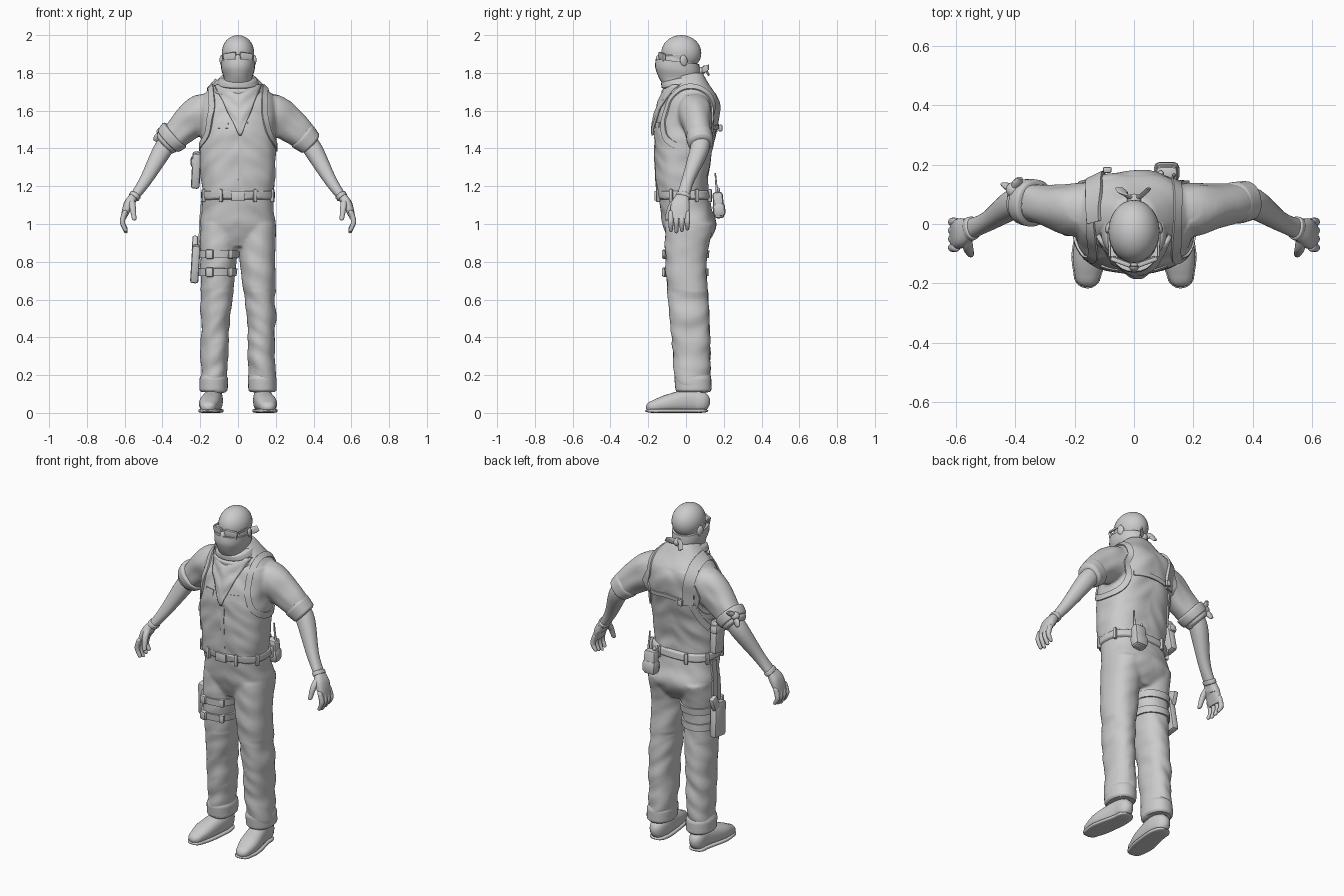
import bpy, bmesh, math
from mathutils import Vector, Matrix, noise
from mathutils.bvhtree import BVHTree

if "Cube" in bpy.data.objects:
    bpy.data.objects.remove(bpy.data.objects["Cube"])

SIDES = ((1, "left"), (-1, "right"))
grey = bpy.data.materials.new("plain_grey")
grey.use_nodes = True
grey.diffuse_color = (.6, .6, .6, 1)
grey.node_tree.nodes["Principled BSDF"].inputs["Base Color"].default_value = grey.diffuse_color


def finish(name, bm, angle=40, location=(0, 0, 0), rotation=(0, 0, 0)):
    bmesh.ops.recalc_face_normals(bm, faces=bm.faces)
    mesh = bpy.data.meshes.new(name)
    bm.to_mesh(mesh)
    bm.free()
    mesh.materials.append(grey)
    mesh.shade_smooth()
    mesh.set_sharp_from_angle(angle=math.radians(angle))
    obj = bpy.data.objects.new(name, mesh)
    obj.location, obj.rotation_euler = location, rotation
    bpy.context.collection.objects.link(obj)
    return obj


def spline(points, steps, closed=False):
    """Smooth curve through points of any dimension."""
    count, out = len(points), []

    def pick(i):
        return points[i % count] if closed else points[max(0, min(count - 1, i))]

    for i in range(count if closed else count - 1):
        for k in range(steps):
            t = k / steps
            out.append([b + t * (c - a + t * (2 * a - 5 * b + 4 * c - d + t * (3 * b - a - 3 * c + d))) / 2
                        for a, b, c, d in zip(pick(i - 1), pick(i), pick(i + 1), pick(i + 2))])
    return out if closed else out + [list(points[-1])]


def section(angle, width, depth, power):
    """Point on a superellipse."""
    c, d = math.cos(angle), math.sin(angle)
    return (math.copysign(abs(c) ** (2 / power), c) * width,
            math.copysign(abs(d) ** (2 / power), d) * depth)


def sample(rings, steps):
    """Smooth rings of centre, half width and half depth; a missing depth equals the width."""
    return spline([(*r, r[-1]) if len(r) == 4 else r for r in rings], steps)


def rounded(rings):
    """Add shrinking rings so that both ends close like a dome."""
    for end, near in ((0, 1), (-1, -2)):
        ring, centre = rings[end], Vector(rings[end][:3])
        out = (centre - Vector(rings[near][:3])).normalized() * max(ring[3:])
        for f in (.4, .7, .9, .99):
            scale = math.sqrt(1 - f * f)
            extra = [*(centre + out * f), ring[3] * scale, ring[4] * scale]
            rings = rings + [extra] if end else [extra] + rings
    return rings


def loft(bm, rings, mirror=1, ref=(0, 1, 0), power=2.2, sides=28, shear=0, domed=False):
    """Skin superellipse sections along a smooth path."""
    rings = sample(rings, 5)
    if domed:
        rings = rounded(rings)
    centres = [Vector((r[0] * mirror, r[1], r[2])) for r in rings]
    loops = []
    for i, ring in enumerate(rings):
        t = (centres[min(i + 1, len(centres) - 1)] - centres[max(i - 1, 0)]).normalized()
        if abs(t.z) > .9:
            t = Vector((0, 0, math.copysign(1, t.z)))
        b = Vector(ref)
        b = (b - t * b.dot(t)).normalized()
        a = b.cross(t)
        loop = []
        for k in range(sides):
            u, v = section(math.tau * k / sides, ring[3], ring[4], power)
            p = centres[i] + a * u + b * v
            p.z -= shear * p.y
            loop.append(bm.verts.new(p))
        loops.append(loop)
    for low, high in zip(loops, loops[1:]):
        for k in range(sides):
            j = (k + 1) % sides
            bm.faces.new((low[k], low[j], high[j], high[k]))
    bm.faces.new(loops[0])
    bm.faces.new(loops[-1])


def part(name, rings, **options):
    bm = bmesh.new()
    loft(bm, rings, **options)
    return finish(name, bm)


def band(name, rings, start, end, grow, **options):
    """Puffed band around a stretch of a lofted part."""
    fine, rows = sample(rings, 20), []
    last = len(fine) - 1
    for k in range(7):
        x, y, z, width, depth = fine[round(last * (start + (end - start) * k / 6))]
        puff = grow * (1 - 2 * abs(k / 3 - 1) ** 5)
        rows.append((x, y, z, width + puff, depth + puff))
    return part(name, rows, **options)


def cloth(name, bm, fold):
    """Fuse overlapping lofts into one garment and add soft creases."""
    base = finish(name + "_base", bm)
    fuse = base.modifiers.new("fuse", "REMESH")
    fuse.mode, fuse.voxel_size = "VOXEL", .009
    base.modifiers.new("soften", "SMOOTH").iterations = 5
    mesh = bpy.data.meshes.new_from_object(base.evaluated_get(bpy.context.evaluated_depsgraph_get()))
    bpy.data.objects.remove(base)
    bm = bmesh.new()
    bm.from_mesh(mesh)
    bm.normal_update()
    for v, normal in [(v, v.normal.copy()) for v in bm.verts]:
        x, y, z = v.co
        v.co += normal * fold(z) * noise.noise(Vector((x * 8, y * 8, z * 14 + abs(x) * 9)))
    tree = BVHTree.FromBMesh(bm)
    finish(name, bm, 180)
    return tree


def ribbon(name, tree, points, width, thick=.008, closed=False):
    """Strap laid on a garment surface."""
    hits = [tree.find_nearest(Vector(p))[:2] for p in spline(points, 5, closed)]
    count, bm, rows = len(hits), bmesh.new(), []

    def near(i):
        return hits[i % count if closed else max(0, min(i, count - 1))]

    for i in range(count):
        trio = [near(i + k) for k in (-1, 0, 1)]
        p = sum((h[0] for h in trio), Vector()) / 3
        normal = sum((h[1] for h in trio), Vector()).normalized()
        side = (trio[2][0] - trio[0][0]).cross(normal).normalized() * width / 2
        rows.append([bm.verts.new(p + side * a + normal * b)
                     for a, b in ((-1, -.006), (1, -.006), (1, thick), (-1, thick))])
    for i in range(count if closed else count - 1):
        a, b = rows[i], rows[(i + 1) % count]
        for k in range(4):
            j = (k + 1) % 4
            bm.faces.new((a[k], a[j], b[j], b[k]))
    if not closed:
        bm.faces.new(rows[0])
        bm.faces.new(rows[-1])
    return finish(name, bm)


def box(name, location, size, rotation=(0, 0, 0)):
    bm = bmesh.new()
    bmesh.ops.create_cube(bm, size=1, matrix=Matrix.Diagonal((*size, 1)))
    bmesh.ops.bevel(bm, geom=bm.edges[:], offset=min(size) * .3, segments=2, affect="EDGES", profile=.5)
    return finish(name, bm, location=location, rotation=rotation)


def ball(name, location, size, rotation=(0, 0, 0)):
    bm = bmesh.new()
    bmesh.ops.create_uvsphere(bm, u_segments=32, v_segments=20, radius=1, matrix=Matrix.Diagonal((*size, 1)))
    return finish(name, bm, location=location, rotation=rotation)


# Body profiles
TORSO = [(0, -.02, 1.13, .185, .135), (0, -.02, 1.3, .2, .143), (0, 0, 1.5, .2, .163),
         (0, .03, 1.65, .195, .145), (0, .03, 1.74, .13, .09), (0, .02, 1.8, .07, .07)]
SLEEVE = [(.1, .05, 1.6, .09), (.19, .05, 1.58, .105, .09), (.28, .06, 1.52, .09, .073), (.39, .08, 1.42, .06)]
FOREARM = [(.35, .08, 1.46, .045), (.4, .07, 1.39, .05), (.49, .01, 1.23, .033), (.56, -.02, 1.13, .023, .035)]
HIPS = [(0, -.015, 1.18, .183, .135), (0, 0, 1.08, .19, .135), (0, .02, .98, .198, .14), (0, .01, .88, .15, .09)]
LEG = [(.1, .02, 1, .1, .13), (.104, 0, .8, .096, .11), (.12, .02, .5, .077, .105), (.13, .04, .11, .07, .09)]
SHOE = [(.13, .07, .06, .045, .058), (.13, .02, .065, .05, .063), (.15, -.1, .05, .056, .046), (.157, -.17, .034, .043, .032)]
SCARF = [(0, -.025, 1.78, .085, .095), (0, 0, 1.7, .125, .115)]

# Shirt and trousers, each fused from overlapping lofts
bm = bmesh.new()
loft(bm, TORSO, power=2.5, sides=48)
for s, side in SIDES:
    loft(bm, SLEEVE, mirror=s)
shirt = cloth("shirt", bm, lambda z: .009 if z < 1.68 else .003)
bm = bmesh.new()
loft(bm, HIPS, power=2.4, sides=48)
for s, side in SIDES:
    loft(bm, LEG, mirror=s)
trousers = cloth("trousers", bm, lambda z: .011 if z < .65 else .006)

for s, side in SIDES:
    # Arms and hands
    band(side + "_sleeve_cuff", SLEEVE, .8, 1, .006, mirror=s)
    part(side + "_forearm", FOREARM, mirror=s)
    band(side + "_wristband", FOREARM, .86, .96, .006, mirror=s)
    part(side + "_palm", [(.55, -.015, 1.15, .022, .032), (.58, -.03, 1.1, .027, .05), (.606, -.035, 1.03, .015, .047)],
         mirror=s, power=2.6)
    for i, finger in enumerate(("index", "middle", "ring", "little")):
        y, lift = i * .029 - .08, abs(i - 1) * .008
        part(f"{side}_{finger}_finger", [(.6, y, 1.06, .014), (.612, y, 1.01, .014), (.595, y, .96 + lift, .01)],
             mirror=s, sides=12, domed=True)
    part(side + "_thumb", [(.565, -.04, 1.13, .019), (.558, -.08, 1.09, .017), (.55, -.1, 1.03, .012)],
         mirror=s, sides=14, domed=True)
    # Hems and shoes
    band(side + "_trouser_hem", LEG, .9, 1, .005, mirror=s)
    part(side + "_shoe", SHOE, mirror=s, ref=(0, 0, 1), power=2.4, domed=True)
    part(side + "_shoe_sole", [(x, y, .011, width + .004, .011) for x, y, z, width, depth in SHOE],
         mirror=s, ref=(0, 0, 1), power=4, domed=True)
    # Harness loop and pocket flap
    loop = [math.tau * k / 10 for k in range(10)]
    ribbon(side + "_harness_loop", shirt,
           [(s * (.167 - .01 * math.sin(w)), .02 - .17 * math.cos(w), 1.57 + .17 * math.sin(w)) for w in loop],
           .034, closed=True)
    ribbon(side + "_pocket_flap", shirt, [(s * .05, -.17, 1.525), (s * .12, -.15, 1.525)], .032, .004)
    # Ears and glasses
    ball(side + "_ear", (s * .085, -.012, 1.865), (.011, .02, .03), (.2, 0, s * .35))
    box(side + "_lens", (s * .042, -.127, 1.885), (.072, .016, .044), (.1, s * .15, s * .35))
    box(side + "_glasses_arm", (s * .082, -.06, 1.895), (.008, .1, .012))

# Head, mask and neck scarf
ball("cranium", (0, -.025, 1.905), (.086, .106, .095))
ball("face", (0, -.04, 1.86), (.082, .095, .1))
part("neck", [(0, 0, 1.7, .07), (0, -.01, 1.85, .07)])
ball("nose", (0, -.14, 1.872), (.017, .02, .026))
box("glasses_bridge", (0, -.137, 1.896), (.025, .012, .01))
part("mask", [(0, -.045, 1.855, .09, .115), (0, -.045, 1.81, .088, .118), (0, -.04, 1.76, .073, .105),
              (0, -.03, 1.72, .075, .09)], shear=.12)
band("scarf_upper_fold", SCARF, 0, .55, .012, shear=-.2)
band("scarf_lower_fold", SCARF, .45, 1, .012, shear=-.2)
ball("scarf_knot", (0, .08, 1.81), (.024, .022, .022))
for s, side in SIDES:
    part(side + "_scarf_tail", [(0, .08, 1.81, .01), (.03, .1, 1.82, .02, .006), (.05, .12, 1.81 + s * .02, .016, .004)],
         mirror=s, sides=12)

# Hanging triangle of the scarf
bm, rows = bmesh.new(), []
for j in range(17):
    f, row = j / 16, []
    z, half = 1.735 - .265 * f, .004 + .118 * (1 - f)
    for i in range(17):
        u = i / 8 - 1
        hit = shirt.ray_cast(Vector((u * half, -1, z)), Vector((0, 1, 0)))[0]
        puff = (1 - f) * (.025 * (1 - u * u) - .007 * math.sin(f * 15 + abs(u) * 5))
        row.append(bm.verts.new((u * half + .012 * f, (hit.y if hit else -.05) - .009 - puff, z)))
    rows.append(row)
for a, b in zip(rows, rows[1:]):
    for i in range(16):
        bm.faces.new((a[i], a[i + 1], b[i + 1], b[i]))
thickness = finish("scarf_drape", bm, 60).modifiers.new("thickness", "SOLIDIFY")
thickness.thickness, thickness.offset = .014, 0

# Shirt placket and harness back
ribbon("shirt_placket", shirt, [(.013, -.17, 1.47), (.013, -.17, 1.33), (.013, -.17, 1.2)], .022, .003)
ribbon("harness_cross_strap", shirt, [(-.15, .18, 1.5), (0, .19, 1.515), (.15, .18, 1.5)], .024)
ribbon("harness_shoulder_pad", shirt, [(-.14, 0, 1.75), (-.13, .1, 1.71), (-.13, .17, 1.6), (-.14, .18, 1.48)], .06, .012)
ribbon("harness_side_strap", shirt, [(-.15, .17, 1.5), (-.18, .12, 1.4), (-.2, .05, 1.33)], .035)
box("harness_buckle", (-.09, .182, 1.508), (.03, .02, .036))
box("side_holster", (-.222, .02, 1.285), (.046, .085, .19), (.15, .05, 0))
box("side_holster_flap", (-.226, .02, 1.33), (.05, .095, .05), (.15, .05, 0))

# Belt with loops, buckle and radio
band("belt", HIPS, 0, .2, .011, power=2.5, sides=48)
box("belt_buckle", (0, -.16, 1.15), (.07, .016, .052))
for k in range(8):
    angle = math.tau * (k + .5) / 8
    x, y = section(angle, .195, .147, 2.5)
    box(f"belt_loop_{k}", (x, y - .01, 1.15), (.02, .02, .068), (0, 0, angle + math.pi / 2))
box("radio", (.11, .172, 1.1), (.075, .055, .14), (.08, 0, 0))
box("radio_pouch", (.11, .175, 1.075), (.086, .066, .075), (.08, 0, 0))
part("radio_antenna", [(.135, .165, 1.15, .007), (.13, .155, 1.27, .004)], sides=10)
ball("radio_knob", (.09, .17, 1.18), (.01, .01, .014))

# Thigh holster and its straps
for k, z in enumerate((.745, .84)):
    ring = [(.1 * math.cos(w) - .106, .115 * math.sin(w), z) for w in loop]
    ribbon(f"thigh_strap_{k}", trousers, ring, .04, .01, closed=True)
    box(f"thigh_buckle_{k}", (-.15, -.11, z), (.042, .03, .05), (0, 0, -.2))
    box(f"thigh_clip_{k}", (-.04, -.098, z), (.028, .022, .046), (0, 0, .4))
ribbon("holster_drop_strap", trousers, [(-.2, .01, 1.13), (-.21, .015, 1), (-.21, .02, .88)], .04)
box("thigh_holster", (-.226, .02, .79), (.044, .1, .2), (.12, .06, 0))
box("pistol_grip", (-.228, .055, .895), (.03, .05, .08), (-.35, .06, 0))

# Rag tied round the right sleeve
band("arm_rag", SLEEVE, .8, .93, .015, mirror=-1)
knot = Vector((-.405, .115, 1.49))
ball("rag_knot", knot, (.026, .026, .022))
for k, reach in enumerate((Vector((.02, .04, .03)), Vector((-.035, .02, -.05)))):
    part(f"rag_tail_{k}", [(*knot, .012), (*(knot + reach * .6), .018, .012), (*(knot + reach), .012, .005)], sides=12)
